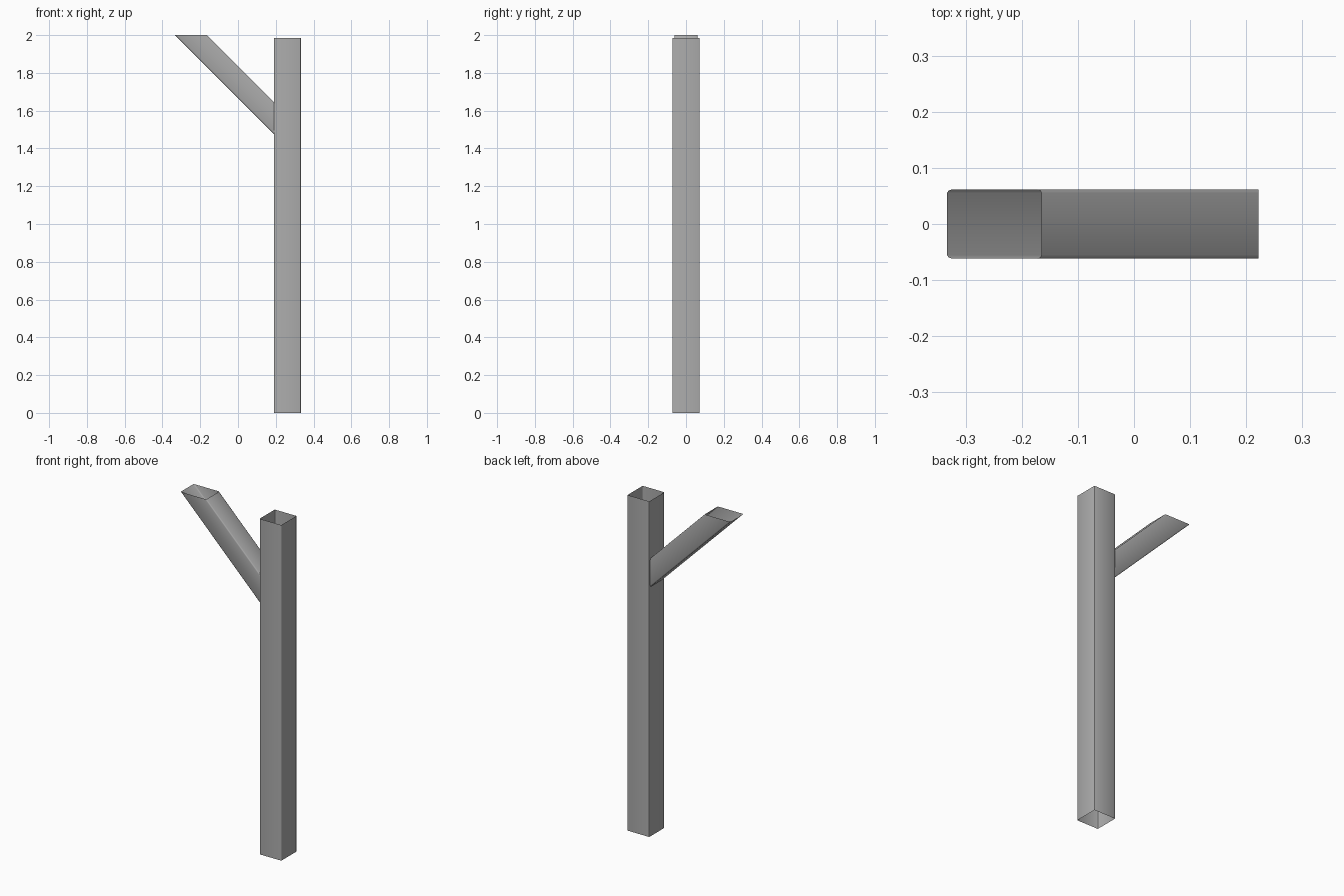
import bpy
import bmesh
from math import sin, cos, pi, sqrt

cube = bpy.data.objects.get("Cube")
if cube:
    bpy.data.objects.remove(cube, do_unlink=True)

steel = bpy.data.materials.new("grey_steel")
steel.use_nodes = True
grey = (0.42, 0.42, 0.42, 1)
steel.diffuse_color = grey
steel.node_tree.nodes["Principled BSDF"].inputs["Base Color"].default_value = grey


def rounded_rect(w, d, r, steps=2):
    """Outline of a centred rectangle with rounded corners."""
    points = []
    for i, (sx, sy) in enumerate([(1, 1), (-1, 1), (-1, -1), (1, -1)]):
        for k in range(steps + 1):
            a = (i + k / steps) * pi / 2
            points.append((sx * (w / 2 - r) + r * cos(a),
                           sy * (d / 2 - r) + r * sin(a)))
    return points


def open_tube(name, profile, start, end):
    """Open tube; start and end map a profile point to its place at each end."""
    bm = bmesh.new()
    a = [bm.verts.new(start(u, v)) for u, v in profile]
    b = [bm.verts.new(end(u, v)) for u, v in profile]
    n = len(profile)
    for i in range(n):
        j = (i + 1) % n
        bm.faces.new((a[i], a[j], b[j], b[i]))
    mesh = bpy.data.meshes.new(name)
    bm.to_mesh(mesh)
    bm.free()
    obj = bpy.data.objects.new(name, mesh)
    bpy.context.collection.objects.link(obj)
    mesh.materials.append(steel)
    bpy.ops.object.select_all(action='DESELECT')
    obj.select_set(True)
    bpy.context.view_layer.objects.active = obj
    bpy.ops.object.shade_smooth_by_angle(angle=pi / 3)
    return obj


# Upright hollow post
post_x = 0.262
open_tube("post", rounded_rect(0.142, 0.142, 0.003),
          lambda u, v: (post_x + u, v, 0),
          lambda u, v: (post_x + u, v, 1.985))

# Hollow brace at 45 degrees: level cut at the top, upright cut inside the post
mid_x, inner_x, top = -0.249, 0.222, 2.0
open_tube("brace", rounded_rect(0.119, 0.123, 0.006),
          lambda u, v: (inner_x, v, top - (inner_x - mid_x) + u * sqrt(2)),
          lambda u, v: (mid_x + u * sqrt(2), v, top))
